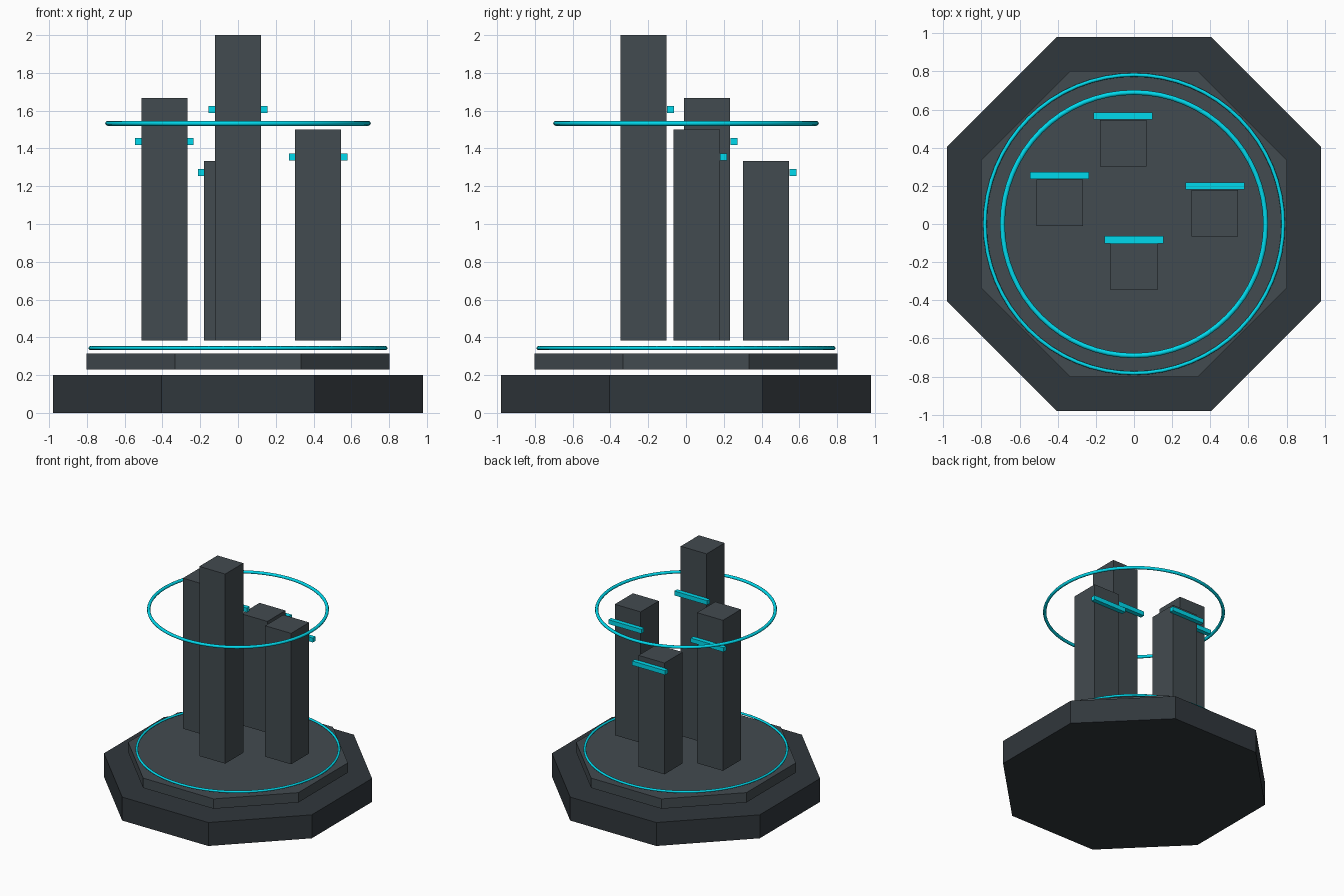
import bpy, math

if "Cube" in bpy.data.objects:
    bpy.data.objects.remove(bpy.data.objects["Cube"])


def material(name, rgb):
    m = bpy.data.materials.new(name)
    m.diffuse_color = (*rgb, 1)
    m.use_nodes = True
    m.node_tree.nodes["Principled BSDF"].inputs["Base Color"].default_value = m.diffuse_color
    return m


DARK = material("dark_base", (0.03, 0.038, 0.045))
SLATE = material("slate", (0.055, 0.07, 0.08))
CYAN = material("cyan_glow", (0.0, 0.7, 0.85))


def finish(name, mat):
    ob = bpy.context.object
    ob.name = name
    ob.data.materials.append(mat)
    return ob


def octagon(name, apothem, z0, z1, mat):
    bpy.ops.mesh.primitive_cylinder_add(
        vertices=8, radius=apothem / math.cos(math.pi / 8), depth=z1 - z0,
        location=(0, 0, (z0 + z1) / 2), rotation=(0, 0, math.pi / 8))
    finish(name, mat)
    bpy.ops.object.transform_apply(location=False)


def box(name, size, centre, mat):
    bpy.ops.mesh.primitive_cube_add(size=1, location=centre)
    finish(name, mat).scale = size
    bpy.ops.object.transform_apply(location=False)


def ring(name, major, minor, z):
    bpy.ops.mesh.primitive_torus_add(
        major_radius=major, minor_radius=minor, major_segments=64,
        minor_segments=8, location=(0, 0, z))
    finish(name, CYAN)
    bpy.ops.object.shade_smooth()


# Stepped octagonal plinth
octagon("base_plinth", 0.98, 0, 0.2, DARK)
octagon("upper_plinth", 0.803, 0.23, 0.314, SLATE)

# Glowing rings: one over the plinth, one hovering round the towers
ring("plinth_ring", 0.782, 0.01, 0.343)
ring("halo_ring", 0.69, 0.013, 1.533)

# Towers with a light bar across the back: x, y, top z, bar z
WIDTH, FOOT, BAR = 0.244, 0.384, 0.037
towers = {
    "front": (0.0, -0.225, 2.0, 1.606),
    "left": (-0.39, 0.112, 1.667, 1.438),
    "right": (0.424, 0.057, 1.5, 1.356),
    "back": (-0.057, 0.424, 1.333, 1.273),
}
for side, (x, y, top, bar_z) in towers.items():
    box(side + "_tower", (WIDTH, WIDTH, top - FOOT),
        (x, y, (top + FOOT) / 2), SLATE)
    box(side + "_light_bar", (0.31, BAR, BAR),
        (x, y + WIDTH / 2 + BAR / 2 + 0.002, bar_z), CYAN)
